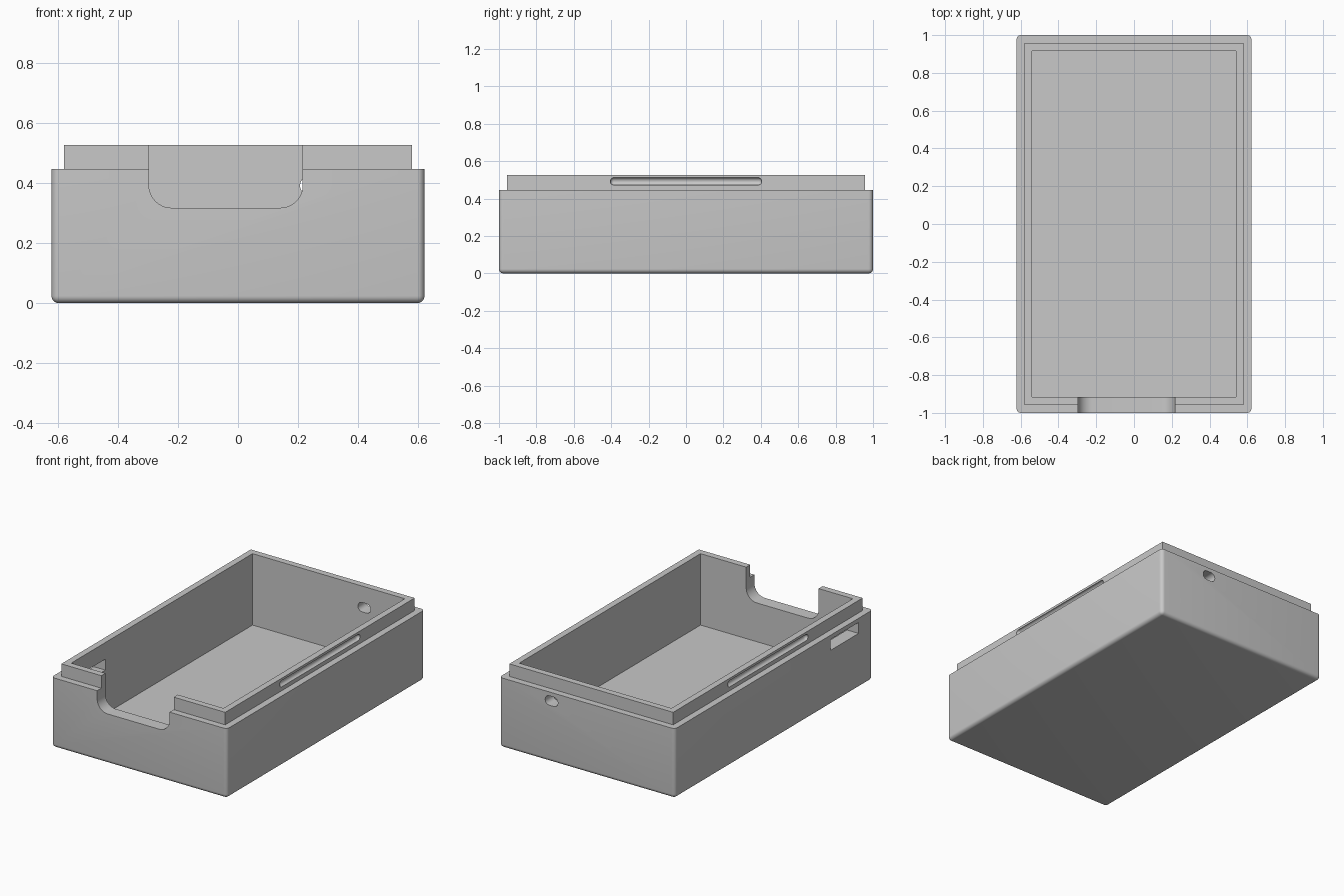
import bpy, bmesh, math
from mathutils import Vector

cube = bpy.data.objects.get("Cube")
if cube:
    bpy.data.objects.remove(cube, do_unlink=True)

HALF_X, HALF_Y = 0.622, 1.0
LEDGE_Z, TOP_Z, FLOOR_Z = 0.447, 0.527, 0.07
STEP, WALL = 0.042, 0.083


def add_box(name, low, high, radius=0.0, keep=None, segments=6):
    """Box between two corners; edges chosen by keep(start, end) are rounded."""
    low, high = Vector(low), Vector(high)
    bm = bmesh.new()
    bmesh.ops.create_cube(bm, size=1)
    for v in bm.verts:
        v.co = Vector((v.co[i] + 0.5) * (high[i] - low[i]) + low[i] for i in range(3))
    if radius:
        edges = [e for e in bm.edges if keep(e.verts[0].co, e.verts[1].co)]
        bmesh.ops.bevel(bm, geom=edges, offset=radius, segments=segments,
                        profile=0.5, affect='EDGES', clamp_overlap=False)
    bmesh.ops.recalc_face_normals(bm, faces=bm.faces)
    mesh = bpy.data.meshes.new(name)
    bm.to_mesh(mesh)
    bm.free()
    obj = bpy.data.objects.new(name, mesh)
    bpy.context.collection.objects.link(obj)
    return obj


def along(axis):
    return lambda a, b: abs((a - b)[axis]) > 0.999 * (a - b).length


def combine(target, tool, operation):
    """Apply a boolean and discard the tool."""
    tool.hide_render = True
    mod = target.modifiers.new(operation.lower(), 'BOOLEAN')
    mod.operation, mod.solver, mod.object = operation, 'EXACT', tool
    bpy.context.view_layer.update()
    graph = bpy.context.evaluated_depsgraph_get()
    mesh = bpy.data.meshes.new_from_object(target.evaluated_get(graph))
    target.modifiers.clear()
    target.data = mesh
    bpy.data.objects.remove(tool, do_unlink=True)


# Tray body: rounded vertical corners and rounded bottom, crisp top
body = add_box("enclosure_tray", (-HALF_X, -HALF_Y, 0), (HALF_X, HALF_Y, LEDGE_Z), 0.024,
               lambda a, b: not (a.z > 0.4 and b.z > 0.4))

# Stepped lip and inner cavity
lip_x, lip_y = HALF_X - STEP, HALF_Y - STEP
in_x, in_y = HALF_X - WALL, HALF_Y - WALL
combine(body, add_box("lip", (-lip_x, -lip_y, 0.2), (lip_x, lip_y, TOP_Z)), 'UNION')
combine(body, add_box("cavity", (-in_x, -in_y, FLOOR_Z), (in_x, in_y, 0.8)), 'DIFFERENCE')

# Front notch with rounded lower corners
notch = add_box("front_notch", (-0.297, -1.2, 0.318), (0.216, -0.8, 0.8), 0.075,
                lambda a, b: along(1)(a, b) and a.z < 0.4, 10)
combine(body, notch, 'DIFFERENCE')

# Oval port through the back wall
port = add_box("back_port", (0.207, 0.8, 0.362), (0.297, 1.2, 0.422), 0.0295, along(1))
combine(body, port, 'DIFFERENCE')

# Rectangular window through the -x wall, near the front
window = add_box("side_window", (-0.8, -0.857, 0.35), (-0.5, -0.571, 0.42))
combine(body, window, 'DIFFERENCE')

# Round-bottomed snap groove in the lip on both long sides
for side in (-1, 1):
    groove = add_box("snap_groove", (side * lip_x - 0.02, -0.405, 0.472),
                     (side * lip_x + 0.02, 0.405, 0.512), 0.0195, lambda a, b: True)
    combine(body, groove, 'DIFFERENCE')

# Single plain plastic colour
colour = (0.58, 0.58, 0.58, 1)
plastic = bpy.data.materials.new("grey_plastic")
plastic.use_nodes = True
plastic.diffuse_color = colour
shader = next(n for n in plastic.node_tree.nodes if n.type == 'BSDF_PRINCIPLED')
shader.inputs["Base Color"].default_value = colour
body.data.materials.clear()
body.data.materials.append(plastic)
for face in body.data.polygons:
    face.material_index = 0

# Smooth the fillets, keep real edges sharp
bpy.ops.object.select_all(action='DESELECT')
body.select_set(True)
bpy.context.view_layer.objects.active = body
bpy.ops.object.shade_smooth_by_angle(angle=math.radians(30))
